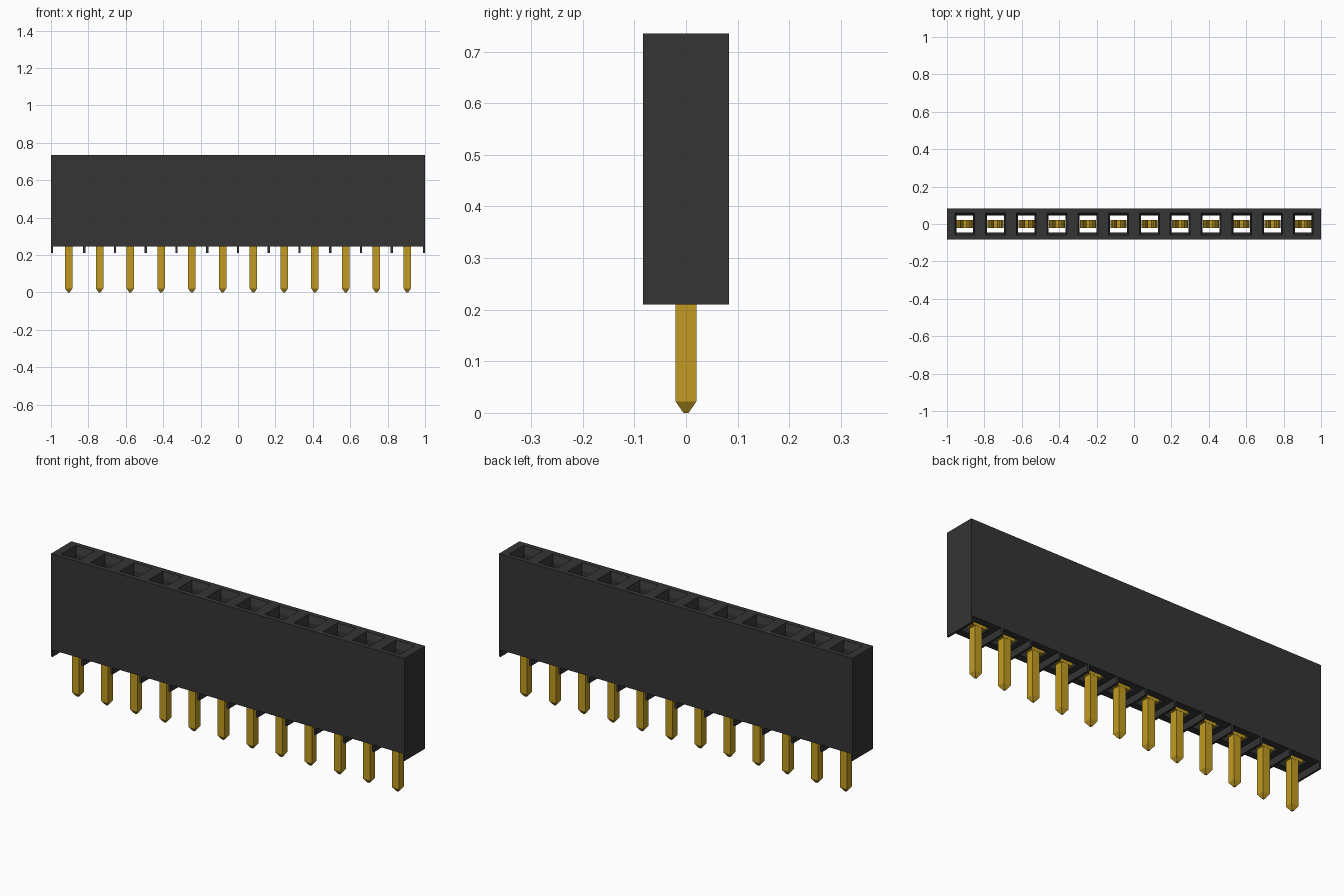
import bpy
import bmesh

cube = bpy.data.objects.get("Cube")
if cube:
    bpy.data.objects.remove(cube, do_unlink=True)

COUNT = 12
PITCH = 1.99 / COUNT * 0.992
DEPTH = 0.083
TOP, BASE, FOOT = 0.735, 0.245, 0.21
centres = [(i - (COUNT - 1) / 2) * PITCH for i in range(COUNT)]
END = 1.0


def material(name, colour, roughness):
    mat = bpy.data.materials.new(name)
    mat.use_nodes = True
    mat.diffuse_color = (*colour, 1)
    shader = mat.node_tree.nodes["Principled BSDF"]
    shader.inputs["Base Color"].default_value = (*colour, 1)
    shader.inputs["Roughness"].default_value = roughness
    return mat


black = material("black plastic", (0.035, 0.035, 0.035), 0.6)
gold = material("gold metal", (0.54, 0.33, 0.016), 0.4)


def finish(bm, name, mat):
    bmesh.ops.recalc_face_normals(bm, faces=bm.faces)
    mesh = bpy.data.meshes.new(name)
    bm.to_mesh(mesh)
    bm.free()
    mesh.materials.append(mat)
    obj = bpy.data.objects.new(name, mesh)
    bpy.context.collection.objects.link(obj)
    return obj


def ring(bm, x0, x1, half_y, z):
    corners = ((x0, -half_y), (x1, -half_y), (x1, half_y), (x0, half_y))
    return [bm.verts.new((x, y, z)) for x, y in corners]


def bridge(bm, a, b, sides=range(4)):
    for i in sides:
        j = (i + 1) % 4
        bm.faces.new((a[i], a[j], b[j], b[i]))


def box(bm, x0, x1, half_y, z0, z1):
    low, high = ring(bm, x0, x1, half_y, z0), ring(bm, x0, x1, half_y, z1)
    bridge(bm, low, high)
    bm.faces.new(low)
    bm.faces.new(high)


# Housing: one cell per contact, each with a tapered mouth and open channel
bm = bmesh.new()
for n, cx in enumerate(centres):
    x0 = -END if n == 0 else cx - PITCH / 2
    x1 = END if n == COUNT - 1 else cx + PITCH / 2
    low = ring(bm, x0, x1, DEPTH, BASE)
    high = ring(bm, x0, x1, DEPTH, TOP)
    mouth = ring(bm, cx - 0.053, cx + 0.053, 0.058, TOP)
    throat = ring(bm, cx - 0.045, cx + 0.045, 0.046, TOP - 0.035)
    outlet = ring(bm, cx - 0.045, cx + 0.045, 0.046, BASE)
    walls = [0, 2] + ([3] if n == 0 else []) + ([1] if n == COUNT - 1 else [])
    bridge(bm, low, high, walls)
    for a, b in ((high, mouth), (mouth, throat), (throat, outlet), (outlet, low)):
        bridge(bm, a, b)
bmesh.ops.remove_doubles(bm, verts=bm.verts, dist=0.0001)
finish(bm, "housing", black)

# Thin standoff ribs between cells and at both ends
bm = bmesh.new()
for cx in centres[:-1]:
    edge = cx + PITCH / 2
    box(bm, edge - 0.006, edge + 0.006, DEPTH, FOOT, BASE)
for x0 in (-END, END - 0.01):
    box(bm, x0, x0 + 0.01, DEPTH, FOOT, BASE)
finish(bm, "standoff_ribs", black)

# Pins: square legs with blunt tapered tips
bm = bmesh.new()
for cx in centres:
    tip = ring(bm, cx - 0.005, cx + 0.005, 0.005, 0)
    neck = ring(bm, cx - 0.02, cx + 0.02, 0.02, 0.022)
    head = ring(bm, cx - 0.02, cx + 0.02, 0.02, BASE + 0.01)
    bm.faces.new(tip)
    bridge(bm, tip, neck)
    bridge(bm, neck, head)
    bm.faces.new(head)
finish(bm, "pins", gold)

# Spring contacts: forked profile, pinched near the top
half = [(0.043, 0.25), (0.043, 0.31), (0.019, 0.56), (0.032, 0.63),
        (0.024, 0.63), (0.008, 0.56), (0.031, 0.31)]
outline = half + [(-x, z) for x, z in reversed(half)]
bm = bmesh.new()
for cx in centres:
    front = [bm.verts.new((cx + x, -0.021, z)) for x, z in outline]
    back = [bm.verts.new((cx + x, 0.021, z)) for x, z in outline]
    bm.faces.new(front)
    bm.faces.new(back)
    for i in range(len(outline)):
        j = (i + 1) % len(outline)
        bm.faces.new((front[i], front[j], back[j], back[i]))
finish(bm, "spring_contacts", gold)
